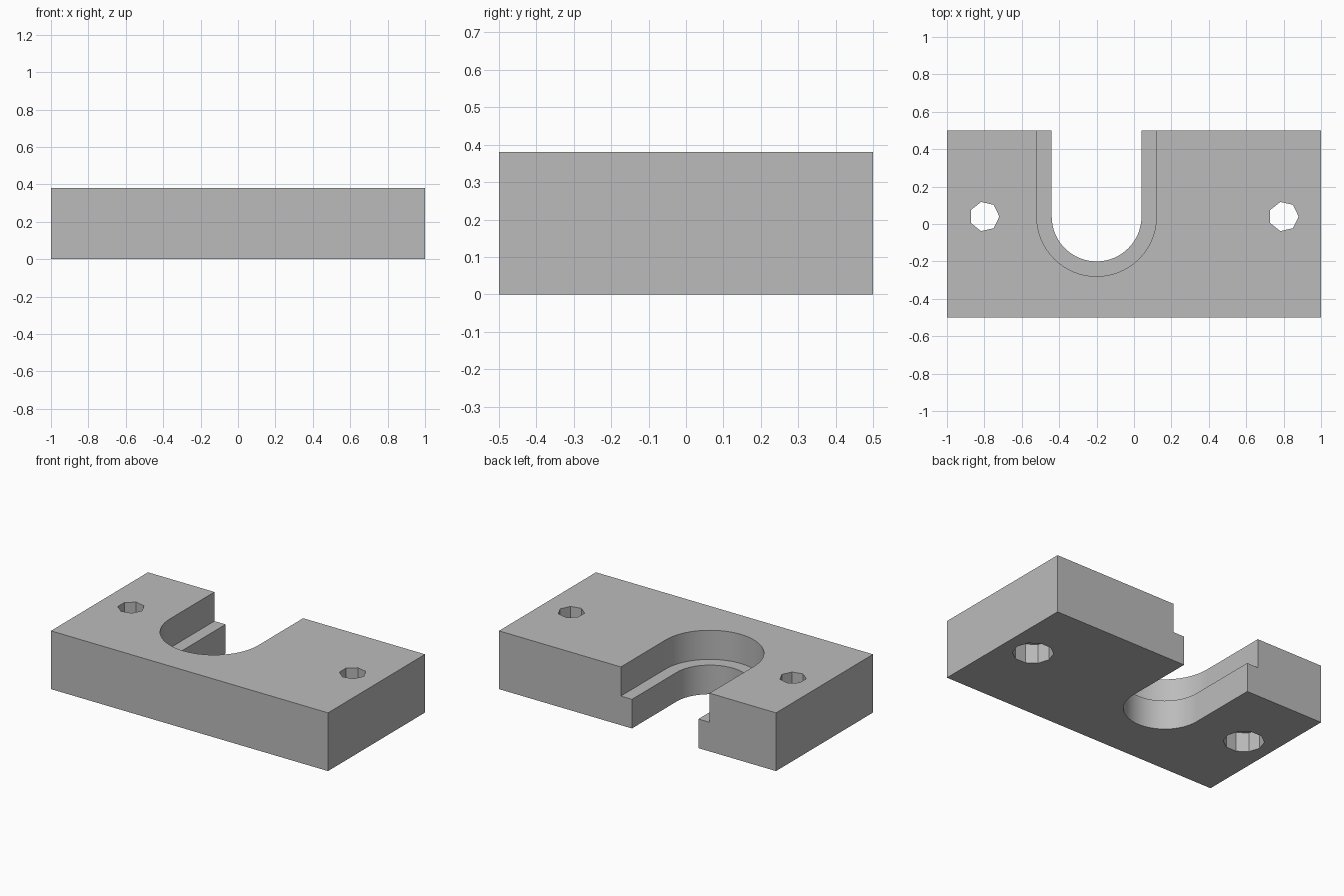
import bpy, bmesh
from math import pi, cos, sin

cube = bpy.data.objects.get("Cube")
if cube:
    bpy.data.objects.remove(cube, do_unlink=True)

LENGTH, DEPTH, HEIGHT = 2.0, 1.0, 0.38
LEDGE_Z = 0.19
SLOT_X, CENTRE_Y = -0.2, 0.04

grey = bpy.data.materials.new("plain grey")
grey.use_nodes = True
colour = (0.5, 0.5, 0.5, 1)
grey.diffuse_color = colour
grey.node_tree.nodes["Principled BSDF"].inputs["Base Color"].default_value = colour


def prism(name, outline, z0, z1):
    """Extrude a counter-clockwise outline from z0 to z1."""
    bm = bmesh.new()
    face = bm.faces.new([bm.verts.new((x, y, z0)) for x, y in outline])
    top = bmesh.ops.extrude_face_region(bm, geom=[face])["geom"]
    bmesh.ops.translate(bm, vec=(0, 0, z1 - z0),
                        verts=[g for g in top if isinstance(g, bmesh.types.BMVert)])
    bmesh.ops.recalc_face_normals(bm, faces=bm.faces)
    mesh = bpy.data.meshes.new(name)
    bm.to_mesh(mesh)
    bm.free()
    mesh.materials.append(grey)
    obj = bpy.data.objects.new(name, mesh)
    bpy.context.collection.objects.link(obj)
    return obj


def arc(x, y, r, start, end, steps):
    angles = [start + (end - start) * i / steps for i in range(steps + 1)]
    return [(x + r * cos(a), y + r * sin(a)) for a in angles]


def slot(r):
    """U outline that is open past the back edge."""
    return arc(SLOT_X, CENTRE_Y, r, pi, 2 * pi, 32) + [(SLOT_X + r, DEPTH), (SLOT_X - r, DEPTH)]


def circle(x, r, sides):
    return arc(x, CENTRE_Y, r, 0, 2 * pi, sides)[:-1]


# Plate
w, d = LENGTH / 2, DEPTH / 2
plate = prism("mounting_plate", [(-w, -d), (w, -d), (w, d), (-w, d)], 0, HEIGHT)

# Stepped slot, then screw holes with wider recesses below
cutters = [prism("slot_cutter", slot(0.24), -0.1, HEIGHT + 0.1),
           prism("ledge_cutter", slot(0.32), LEDGE_Z, HEIGHT + 0.1)]
for side in (-1, 1):
    cutters.append(prism("hole_cutter", circle(side * 0.8, 0.08, 7), -0.1, HEIGHT + 0.1))
    cutters.append(prism("recess_cutter", circle(side * 0.8, 0.12, 10), -0.1, 0.125))

bpy.ops.object.select_all(action='DESELECT')
plate.select_set(True)
bpy.context.view_layer.objects.active = plate
for cutter in cutters:
    mod = plate.modifiers.new(cutter.name, 'BOOLEAN')
    mod.operation = 'DIFFERENCE'
    mod.solver = 'EXACT'
    mod.object = cutter
    bpy.ops.object.modifier_apply(modifier=mod.name)
    bpy.data.objects.remove(cutter, do_unlink=True)

bpy.ops.object.shade_smooth_by_angle(angle=pi / 9)
